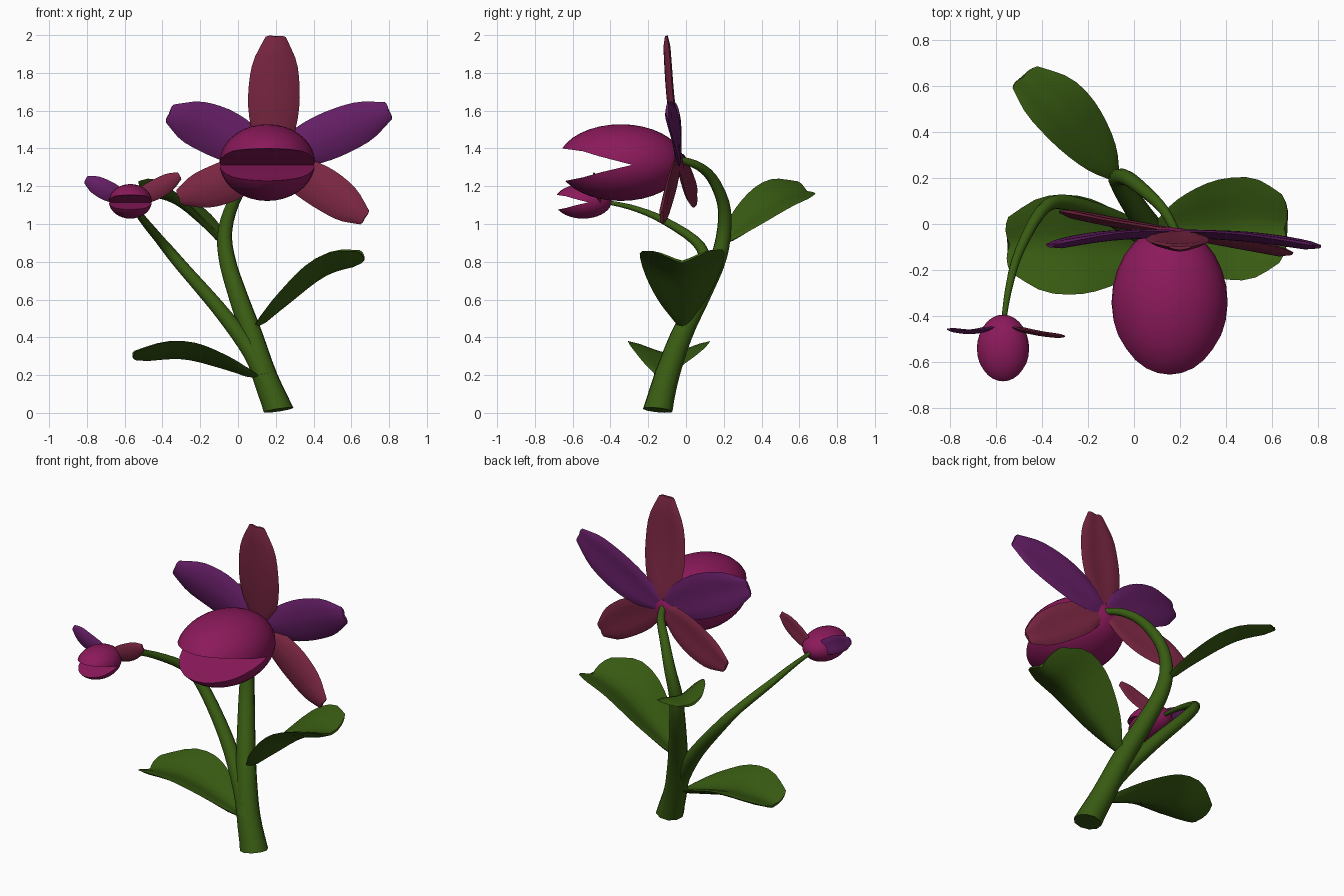
import bpy, bmesh, math
from mathutils import Vector

if "Cube" in bpy.data.objects:
    bpy.data.objects.remove(bpy.data.objects["Cube"])


def material(name, rgb):
    m = bpy.data.materials.new(name)
    m.diffuse_color = (*rgb, 1)
    m.use_nodes = True
    m.node_tree.nodes["Principled BSDF"].inputs["Base Color"].default_value = m.diffuse_color
    return m


GREEN = material("leaf_green", (0.04, 0.105, 0.006))
LIP = material("lip_magenta", (0.26, 0.01, 0.105))
PETAL = material("petal_purple", (0.13, 0.013, 0.13))
SEPAL = material("sepal_red", (0.2, 0.02, 0.055))


def spline(pts, t):
    """Catmull-Rom point at t in 0..1."""
    p = [Vector(q) for q in pts]
    p = [p[0] * 2 - p[1]] + p + [p[-1] * 2 - p[-2]]
    f = t * (len(pts) - 1)
    i = min(int(f), len(pts) - 2)
    u = f - i
    a, b, c, d = p[i:i + 4]
    return 0.5 * (2 * b + (c - a) * u + (2 * a - 5 * b + 4 * c - d) * u ** 2
                  + (3 * b - a - 3 * c + d) * u ** 3)


def finish(name, bm, mat, angle=180):
    bmesh.ops.recalc_face_normals(bm, faces=bm.faces)
    me = bpy.data.meshes.new(name)
    bm.to_mesh(me)
    bm.free()
    ob = bpy.data.objects.new(name, me)
    bpy.context.collection.objects.link(ob)
    me.materials.append(mat)
    bpy.ops.object.select_all(action='DESELECT')
    bpy.context.view_layer.objects.active = ob
    ob.select_set(True)
    bpy.ops.object.shade_smooth_by_angle(angle=math.radians(angle))
    return ob


def stem(name, pts, r0, r1, rings=20, sides=10):
    """Tapered tube along a smooth path."""
    bm = bmesh.new()
    loops = []
    for k in range(rings + 1):
        t = k / rings
        c = spline(pts, t)
        tan = (spline(pts, min(t + .01, 1)) - spline(pts, max(t - .01, 0))).normalized()
        if k == 0:
            tan = (tan + Vector((0, 0, 1.5))).normalized()  # flatter foot
        # reference axis chosen so that it never runs along the stem
        n = tan.cross(Vector((0.9, 0.45, 0.1))).normalized()
        b = tan.cross(n)
        r = r0 + (r1 - r0) * t ** 0.7
        loops.append([bm.verts.new(c + r * (math.cos(a) * n + math.sin(a) * b))
                      for a in (2 * math.pi * j / sides for j in range(sides))])
    for A, B in zip(loops, loops[1:]):
        for j in range(sides):
            bm.faces.new((A[j], A[j - 1], B[j - 1], B[j]))
    bm.faces.new(loops[0])
    bm.faces.new(loops[-1])
    return finish(name, bm, GREEN, 50)


def blade(name, pts, side, widths, fold, thick, mat, rings=12, cols=8):
    """Leaf or petal: closed, tapered sheet, folded up by `fold` at its edges."""
    bm = bmesh.new()
    side = Vector(side).normalized()
    ws = [(w, 0, 0) for w in widths]
    loops = []
    for k in range(rings + 1):
        t = k / rings
        c, w = spline(pts, t), spline(ws, t).x
        tan = (spline(pts, min(t + .02, 1)) - spline(pts, max(t - .02, 0))).normalized()
        n = tan.cross(side).normalized()
        row = []
        for face in (1, -1):
            for j in range(cols + 1):
                u = (2 * j / cols - 1) * face
                if face == -1 and j in (0, cols):
                    continue
                h = fold * w * (math.sqrt(u * u + .04) - .2)
                th = thick * face * math.sqrt(max(0, 1 - u * u))
                if k in (0, rings):
                    th *= .4
                # rounded end, fullest on both sides of the midrib
                end = tan * (w * .25 * (abs(u) - u * u) * 2) if k == rings else Vector()
                row.append(bm.verts.new(c + side * (u * w) + n * (h + th) + end))
        loops.append(row)
    m = len(loops[0])
    for A, B in zip(loops, loops[1:]):
        for j in range(m):
            bm.faces.new((A[j], A[j - 1], B[j - 1], B[j]))
    bm.faces.new(loops[0])
    bm.faces.new(loops[-1])
    return finish(name, bm, mat, 70)


def pouch(name, center, s):
    """Ellipsoid lip with a wedge-shaped mouth cut into the front."""
    bm = bmesh.new()
    bmesh.ops.create_uvsphere(bm, u_segments=28, v_segments=18, radius=1)
    for v in bm.verts:
        v.co = Vector(center) + s * Vector((v.co.x * .253, v.co.y * .335, v.co.z * .203))
    lip = finish(name, bm, LIP, 40)
    # mouth profile in (y, z) relative to the centre
    prof = [(-.50, .09), (-.31, .075), (-.20, .06), (-.12, .035), (.06, -.012),
            (-.10, -.05), (-.20, -.078), (-.31, -.1), (-.50, -.115)]
    bm = bmesh.new()
    ends = [[bm.verts.new(Vector(center) + s * Vector((x, y, z))) for y, z in prof]
            for x in (-.4, .4)]
    for j in range(len(prof)):
        bm.faces.new((ends[0][j], ends[0][j - 1], ends[1][j - 1], ends[1][j]))
    for e in ends:
        bm.faces.new(e)
    cut = finish(name + "_cutter", bm, LIP)
    mod = lip.modifiers.new("mouth", 'BOOLEAN')
    mod.operation, mod.object, mod.solver = 'DIFFERENCE', cut, 'EXACT'
    bpy.ops.object.select_all(action='DESELECT')
    bpy.context.view_layer.objects.active = lip
    lip.select_set(True)
    bpy.ops.object.modifier_apply(modifier=mod.name)
    bpy.data.objects.remove(cut)
    bpy.ops.object.shade_smooth_by_angle(angle=math.radians(40))


# Stems
stem("main_stem", [(.215, -.15, .015), (.14, -.1, .2), (.07, -.02, .42), (0, .08, .62),
                   (-.055, .165, .8), (-.07, .2, .95), (-.03, .2, 1.1), (.05, .14, 1.24),
                   (.13, .06, 1.31), (.19, -.05, 1.345)], .08, .018, 28)
stem("side_stem", [(.14, -.11, .2), (.06, -.06, .34), (-.1, .03, .55), (-.3, .095, .78),
                   (-.4, .06, .9), (-.5, -.12, 1.02), (-.545, -.28, 1.085),
                   (-.57, -.44, 1.12)], .062, .01, 24)

# Leaves
LEAF = (.03, .12, .18, .215, .205, .12)
blade("right_leaf", [(.1, -.02, .46), (.26, -.02, .59), (.46, -.02, .74), (.655, -.02, .8)],
      (.04, 1, .02), (.03, .11, .17, .215, .22, .15), .5, .016, GREEN)
blade("left_leaf", [(.1, -.13, .19), (-.1, -.1, .255), (-.3, -.09, .3), (-.54, -.09, .285)],
      (.04, -1, 0), LEAF, .45, .016, GREEN)
blade("back_leaf", [(-.08, .2, .9), (-.19, .33, 1.01), (-.33, .49, 1.12), (-.485, .635, 1.17)],
      (-.66, -.58, .4), [w * .66 for w in LEAF], .4, .016, GREEN)

# Large flower: name, middle, tip, half width, material
HEART = (.185, -.04, 1.34)
SHAPE = (.25, .8, 1, 1, .85, .4)
for name, mid, tip, w, mat in (
        ("top_sepal", (.19, -.085, 1.67), (.2, -.105, 1.99), .134, SEPAL),
        ("right_petal", (.5, -.06, 1.475), (.795, -.1, 1.6), .122, PETAL),
        ("left_petal", (-.1, -.055, 1.485), (-.36, -.095, 1.585), .13, PETAL),
        ("lower_right_sepal", (.45, -.09, 1.19), (.67, -.13, 1.035), .108, SEPAL),
        ("lower_left_sepal", (-.07, .0, 1.22), (-.31, .05, 1.14), .108, SEPAL)):
    d = Vector(tip) - Vector(HEART)
    blade(name, [HEART, mid, tip], (d.z, 0, -d.x), [w * k for k in SHAPE], .15, .018, mat)
pouch("large_lip", (.155, -.345, 1.325), 1)

# Small flower
for name, mid, tip, mat in (
        ("small_left_petal", (-.7, -.47, 1.18), (-.805, -.46, 1.235), PETAL),
        ("small_right_petal", (-.43, -.475, 1.185), (-.31, -.49, 1.255), SEPAL)):
    d = Vector(tip) - Vector((-.57, -.44, 1.12))
    blade(name, [(-.57, -.44, 1.12), mid, tip], (d.z, 0, -d.x), [.052 * k for k in SHAPE],
          .15, .009, mat)
pouch("small_lip", (-.57, -.545, 1.12), .45)
